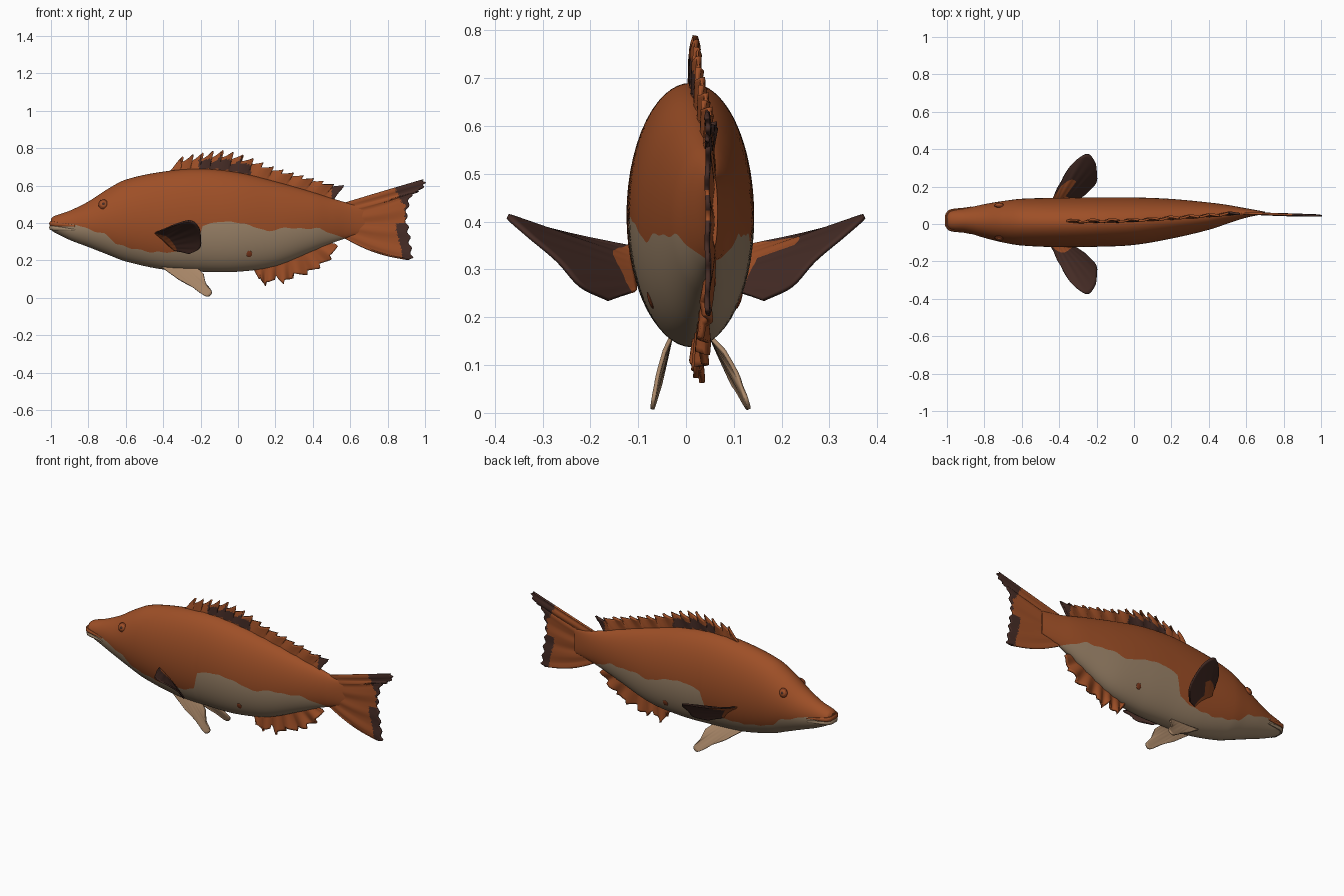
import bpy, bmesh, math
from mathutils import Vector

if "Cube" in bpy.data.objects:
    bpy.data.objects.remove(bpy.data.objects["Cube"])


def material(name, r, g, b):
    m = bpy.data.materials.new(name)
    m.use_nodes = True
    m.diffuse_color = (r, g, b, 1)
    bsdf = m.node_tree.nodes["Principled BSDF"]
    bsdf.inputs["Base Color"].default_value = (r, g, b, 1)
    bsdf.inputs["Roughness"].default_value = 0.8
    return m


MATS = [material("rust orange", .34, .078, .02),
        material("belly tan", .34, .235, .145),
        material("dark brown", .06, .025, .019),
        material("pale tan", .40, .245, .14),
        material("deep rust", .2, .04, .012)]
ORANGE, TAN, DARK, PALE, RUST = range(5)
parts = []


def table(rows, x, smooth=True):
    """Interpolate rows whose first entry is the key."""
    x = min(max(x, rows[0][0]), rows[-1][0])
    i = 0
    while i < len(rows) - 2 and x > rows[i + 1][0]:
        i += 1
    a, b = rows[i], rows[i + 1]
    h = b[0] - a[0]
    t = (x - a[0]) / h
    p, q = rows[max(i - 1, 0)], rows[min(i + 2, len(rows) - 1)]
    out = []
    for k in range(1, len(a)):
        if smooth:
            m0 = (b[k] - p[k]) / (b[0] - p[0]) * h
            m1 = (q[k] - a[k]) / (q[0] - a[0]) * h
            out.append(a[k] * (1 + 2 * t) * (1 - t) ** 2 + m0 * t * (1 - t) ** 2
                       + b[k] * t * t * (3 - 2 * t) + m1 * t * t * (t - 1))
        else:
            out.append(a[k] + (b[k] - a[k]) * t)
    return out


def polyline(pts, u, smooth=True):
    n = len(pts) - 1
    return Vector(table([(i / n, *p) for i, p in enumerate(pts)], u, smooth))


def finish(name, bm):
    bmesh.ops.recalc_face_normals(bm, faces=bm.faces)
    me = bpy.data.meshes.new(name)
    bm.to_mesh(me)
    bm.free()
    for m in MATS:
        me.materials.append(m)
    ob = bpy.data.objects.new(name, me)
    bpy.context.collection.objects.link(ob)
    parts.append(ob)
    return ob


def sheet(name, point, cols, rows, rule, thick=.008):
    """Fin: a grid of point(u, v), coloured by rule(u, v, position)."""
    bm = bmesh.new()
    g = [[bm.verts.new(point(i / cols, j / rows)) for j in range(rows + 1)]
         for i in range(cols + 1)]
    for i in range(cols):
        for j in range(rows):
            f = bm.faces.new((g[i][j], g[i + 1][j], g[i + 1][j + 1], g[i][j + 1]))
            f.material_index = rule((i + .5) / cols, (j + .5) / rows,
                                    f.calc_center_median())
    ob = finish(name, bm)
    mod = ob.modifiers.new("thickness", "SOLIDIFY")
    mod.thickness, mod.offset = thick, 0
    return ob


# Body sections: x, top, bottom, centre y, half width
BODY = [(-1, .422, .365, .02, .028), (-.985, .436, .352, .02, .048),
        (-.9, .466, .31, .02, .064), (-.8, .515, .272, .016, .09),
        (-.7, .58, .233, .012, .111), (-.6, .632, .195, .01, .125),
        (-.4, .675, .152, .008, .132), (-.2, .69, .14, .01, .132),
        (0, .67, .14, .015, .127), (.2, .622, .17, .028, .106),
        (.4, .565, .25, .042, .073), (.5, .533, .292, .052, .05),
        (.6, .505, .325, .059, .025), (.7, .49, .35, .06, .006)]
# Height where the orange back meets the pale belly
EDGE = [(-1, .39), (-.86, .39), (-.77, .36), (-.71, .34), (-.65, .285), (-.54, .262),
        (-.46, .24), (-.3, .25), (-.22, .27), (-.19, .385), (-.1, .412), (0, .4),
        (.1, .38), (.16, .355), (.27, .375), (.43, .37), (.52, .335), (.6, .32)]


def surface(x, angle, side):
    top, low, cy, w = table(BODY, x)
    return Vector((x, cy + side * w * math.cos(angle),
                   (top + low) / 2 + (top - low) / 2 * math.sin(angle)))


def angle_at(x, z):
    top, low = table(BODY, x)[:2]
    s = (2 * z - top - low) / (top - low)
    return math.asin(min(max(s, -.98), .98))


def make_body(n=150, low=14, high=20):
    bm = bmesh.new()
    rings = []
    for i in range(n + 1):
        x = -1 + 1.7 * (i / n) ** 1.25
        z = table(EDGE, x, False)[0] + .006 * math.sin(x * 47) * math.sin(x * 19)
        split, q = angle_at(x, z), math.pi / 2
        arc = [-q + (split + q) * k / low for k in range(low)]
        arc += [split + (q - split) * k / high for k in range(high + 1)]
        ring = [surface(x, a, -1) for a in arc] + [surface(x, a, 1) for a in arc[-2:0:-1]]
        rings.append([bm.verts.new(p) for p in ring])
    size = len(rings[0])
    for a, b in zip(rings, rings[1:]):
        for k in range(size):
            m = (k + 1) % size
            f = bm.faces.new((a[k], a[m], b[m], b[k]))
            belly = (k < low or k >= size - low) and a[0].co.x < .57
            f.material_index = TAN if belly else ORANGE
    bm.faces.new(rings[0])
    bm.faces.new(rings[-1])
    finish("body", bm)


make_body()

# Dorsal fin with backswept spines
CREST = [(-.36, .7), (-.33, .755), (-.24, .778), (-.12, .798), (0, .768), (.13, .71),
         (.25, .67), (.35, .64), (.44, .612), (.5, .605)]
SPINES = 17


def dorsal(u, v):
    x = -.36 + .86 * u
    top, _, cy, _ = table(BODY, x)
    base, t = top - .025, (u * SPINES) % 1
    rise = (table(CREST, x)[0] - base) * (1 - (.42 - .27 * u) * (1 - t ** 1.5))
    return (x + v * (.02 * t + .055 * u), cy + .006 * math.sin(u * 55) * v + .008 * v,
            base + rise * v)


def dorsal_colour(u, v, p):
    blotch = -.21 < p.x < .07 and .25 < v < .74 + .1 * math.sin(p.x * 60)
    return DARK if blotch or p.x > .5 else ORANGE


sheet("dorsal_fin", dorsal, SPINES * 8, 12, dorsal_colour, .012)

# Anal fin
ANAL = [(.08, .165), (.12, .09), (.15, .055), (.2, .1), (.25, .065), (.3, .105),
        (.38, .12), (.45, .16), (.51, .21), (.54, .285)]


def anal(u, v):
    x = .07 + .39 * u
    _, low, cy, _ = table(BODY, x)
    ox, oz = polyline(ANAL, u, False)
    k = v * (1 - .22 * (1 - (u * 9) % 1))
    return (x + (ox - x) * k, cy + .01 * math.sin(u * 40) * v,
            low + .025 + (oz - low - .025) * k)


sheet("anal_fin", anal, 72, 10, lambda u, v, p: ORANGE, .012)

# Tail fin
TAIL = [(.9, .205), (.93, .215), (.92, .28), (.912, .35), (.9, .42), (.908, .49),
        (.93, .555), (.97, .575), (.998, .61), (.985, .632)]


def tail(u, v):
    ox, oz = polyline(TAIL, u)
    x = .54 + (ox - .54 + .008 * math.sin(u * 70)) * v
    z = .335 + .165 * u
    z += (oz - z) * v - .022 * (1 - u) * math.sin(math.pi * v)
    return (x, .059 - .014 * v + .006 * math.sin(u * 32) * v * (1.2 - v), z)


def tail_colour(u, v, p):
    if p.z > .5:
        return DARK if p.x > .88 - .5 * (p.z - .5) else ORANGE
    limit = .845 + .25 * abs(p.z - .37) if p.z < .4 else .893
    return DARK if p.x > limit else ORANGE


sheet("tail_fin", tail, 60, 40, tail_colour, .01)


# Paired fins, lofted from a root line to an outer edge
def paired(name, root, rim, side, rule, spread=(0, 1), ripple=.004):
    def point(u, v):
        a, b = polyline(root, u), polyline(rim, u)
        p = a.lerp(b, v)
        p.z += ripple * math.sin(u * 45) * v * (1 - v)
        p.y = side * (spread[0] + spread[1] * p.y)
        return p
    sheet(name, point, 40, 16, rule)


PECTORAL_ROOT = [(-.45, .105, .345), (-.34, .105, .255)]
PECTORAL_RIM = [(-.41, .19, .36), (-.34, .31, .39), (-.255, .373, .412),
                (-.21, .335, .375), (-.2, .27, .32), (-.205, .22, .265), (-.26, .16, .235)]
PELVIC_ROOT = [(-.41, .03, .165), (-.22, .03, .16)]
PELVIC_RIM = [(-.32, .045, .1), (-.24, .055, .055), (-.17, .07, .008),
              (-.14, .068, .03), (-.17, .06, .075), (-.185, .045, .13)]


def near_rule(u, v, p):
    return ORANGE if v < .2 else DARK


def far_rule(u, v, p):
    return ORANGE if v < .2 or (u < .45 and v < .5) else DARK


paired("right_pectoral_fin", PECTORAL_ROOT, PECTORAL_RIM, -1, near_rule)
paired("left_pectoral_fin", PECTORAL_ROOT, PECTORAL_RIM, 1, far_rule)
paired("right_pelvic_fin", PELVIC_ROOT, PELVIC_RIM, -1, lambda u, v, p: PALE)
paired("left_pelvic_fin", PELVIC_ROOT, PELVIC_RIM, 1, lambda u, v, p: PALE, (-.01, 2))


# Eyes and flank spots
def bead(name, x, z, side, size, mat, lift=0):
    bm = bmesh.new()
    bmesh.ops.create_uvsphere(bm, u_segments=20, v_segments=12, radius=1)
    a = angle_at(x, z)
    p = surface(x, a, side)
    normal = Vector((0, side * math.cos(a), .4 * math.sin(a))).normalized()
    turn = Vector((0, 0, 1)).rotation_difference(normal).to_matrix()
    for v in bm.verts:
        v.co = p + normal * lift + turn @ Vector([c * s for c, s in zip(v.co, size)])
    for f in bm.faces:
        f.material_index = mat
    finish(name, bm)


for side, word in ((-1, "right"), (1, "left")):
    bead(word + "_eye", -.72, .5, side, (.027, .027, .01), RUST)
    bead(word + "_eye_iris", -.72, .5, side, (.02, .02, .008), ORANGE, .005)
    bead(word + "_pupil", -.72, .5, side, (.009, .009, .004), DARK, .0105)
    bead(word + "_flank_spot", .06, .235, side, (.016, .018, .004), RUST)


# Lips wrapped round the snout
def lip(name, height, mat):
    xs = [-.87 - .13 * math.sin(math.pi / 2 * k / 10) for k in range(11)]
    path = []
    for side in (-1, 1):
        half = [surface(x, angle_at(x, height(x)), side) for x in xs]
        path += half if side < 0 else half[::-1]
    bm = bmesh.new()
    rings = []
    for i, p in enumerate(path):
        d = (path[min(i + 1, len(path) - 1)] - path[max(i - 1, 0)]).normalized()
        out = d.cross(Vector((0, 0, 1))).normalized()
        up = out.cross(d)
        r = .004 + .01 * math.sin(math.pi * i / (len(path) - 1))
        rings.append([bm.verts.new(p + out * r * .7 * math.cos(t * math.pi / 5)
                                   + up * r * math.sin(t * math.pi / 5)) for t in range(10)])
    for a, b in zip(rings, rings[1:]):
        for k in range(10):
            f = bm.faces.new((a[k], a[k - 1], b[k - 1], b[k]))
            f.material_index = mat
    finish(name, bm)


lip("upper_lip", lambda x: .397 - .1 * (x + 1), ORANGE)
lip("lower_lip", lambda x: .375 - .1 * (x + 1), TAN)

# Smooth shading with sharp edges kept
bpy.ops.object.select_all(action="DESELECT")
for ob in parts:
    ob.select_set(True)
bpy.context.view_layer.objects.active = parts[0]
bpy.ops.object.shade_smooth_by_angle(angle=math.radians(40))
